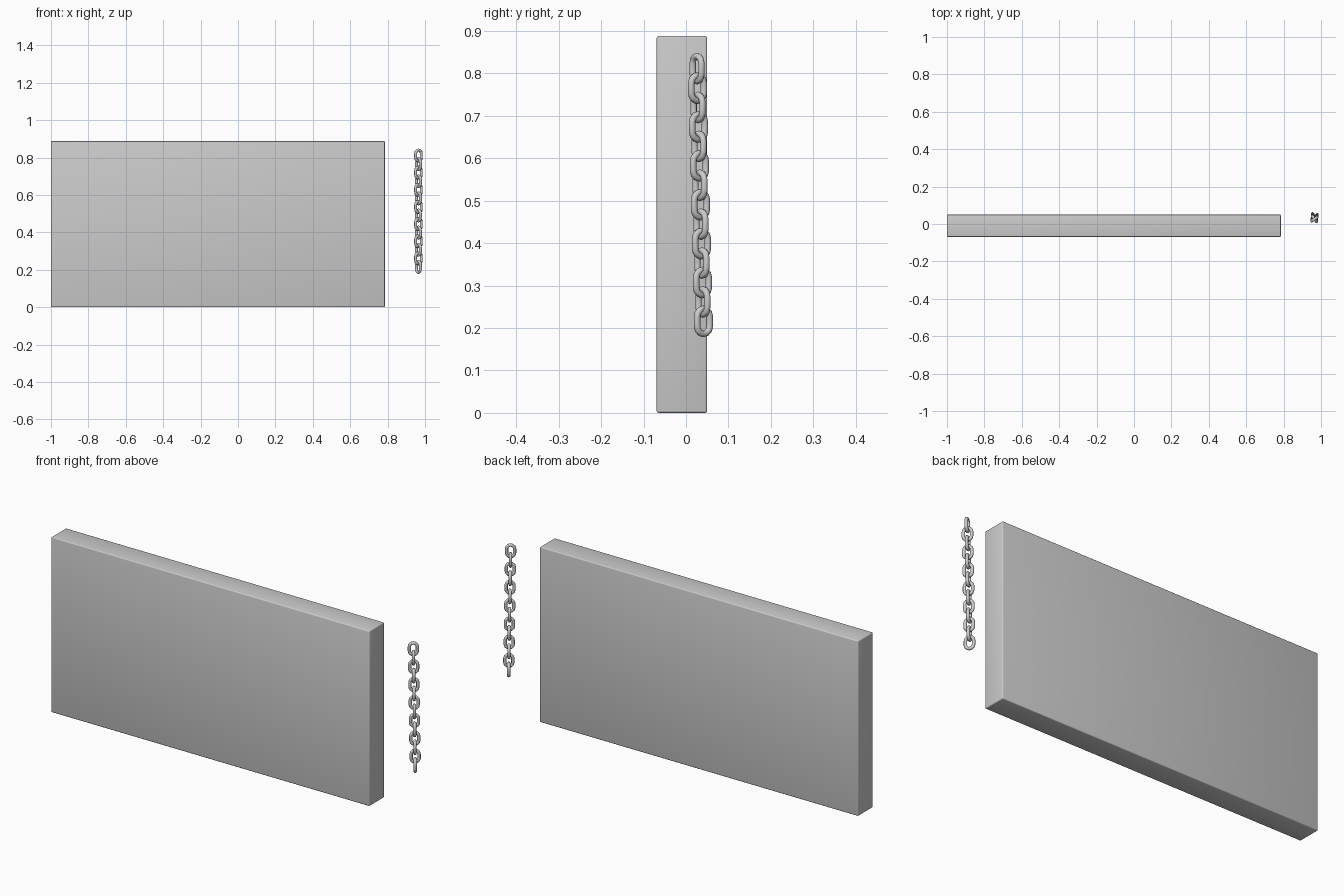
import bpy, bmesh, math
from mathutils import Vector, Matrix

if "Cube" in bpy.data.objects:
    bpy.data.objects.remove(bpy.data.objects["Cube"])

# Slab panel with softly rounded edges
def make_panel():
    bm = bmesh.new()
    bmesh.ops.create_cube(bm, size=1)
    bmesh.ops.scale(bm, vec=(1.785, 0.119, 0.888), verts=bm.verts)
    bmesh.ops.translate(bm, vec=(-0.1075, -0.0095, 0.444), verts=bm.verts)
    mesh = bpy.data.meshes.new("panel")
    bm.to_mesh(mesh)
    bm.free()
    ob = bpy.data.objects.new("panel", mesh)
    bpy.context.collection.objects.link(ob)
    bevel = ob.modifiers.new("bevel", 'BEVEL')
    bevel.width, bevel.segments = 0.005, 3
    for p in mesh.polygons:
        p.use_smooth = True

# One oval link: a round wire swept around a stadium path
def link_mesh(length=0.075, width=0.052, r=0.0078, arc=6, sides=10):
    R = width / 2 - r
    h = length / 2 - r - R
    path = []
    for sign, start in ((1, 0), (-1, math.pi)):
        for i in range(arc + 1):
            a = start + math.pi * i / arc
            n = Vector((math.cos(a), 0, math.sin(a)))
            path.append((n * R + Vector((0, 0, sign * h)), n))
    bm = bmesh.new()
    rings = []
    for c, n in path:
        ring = []
        for k in range(sides):
            t = 2 * math.pi * k / sides
            ring.append(bm.verts.new(c + n * r * math.cos(t) + Vector((0, r * math.sin(t), 0))))
        rings.append(ring)
    for i, a in enumerate(rings):
        b = rings[(i + 1) % len(rings)]
        for k in range(sides):
            m = (k + 1) % sides
            bm.faces.new((a[k], a[m], b[m], b[k])).smooth = True
    bmesh.ops.recalc_face_normals(bm, faces=bm.faces)
    mesh = bpy.data.meshes.new("chain_link")
    bm.to_mesh(mesh)
    bm.free()
    return mesh

# Hanging chain of alternating links
def make_chain(name, mesh, x, y_top, y_bottom, count=14, z_top=0.811, pitch=0.0458):
    for i in range(count):
        y = y_top + (y_bottom - y_top) * i / (count - 1)
        ob = bpy.data.objects.new(f"{name}_link_{i + 1}", mesh)
        angle = math.radians(35 + 90 * (i % 2))
        ob.matrix_world = (Matrix.Translation((x, y, z_top - pitch * i))
                           @ Matrix.Rotation(angle, 4, 'Z'))
        bpy.context.collection.objects.link(ob)

make_panel()
link = link_mesh()
make_chain("outer_chain", link, 0.965, 0.026, 0.041)
# Second chain sunk in the panel, just grazing its back face
make_chain("sunken_chain", link, 0.60, 0.0265, 0.022)
